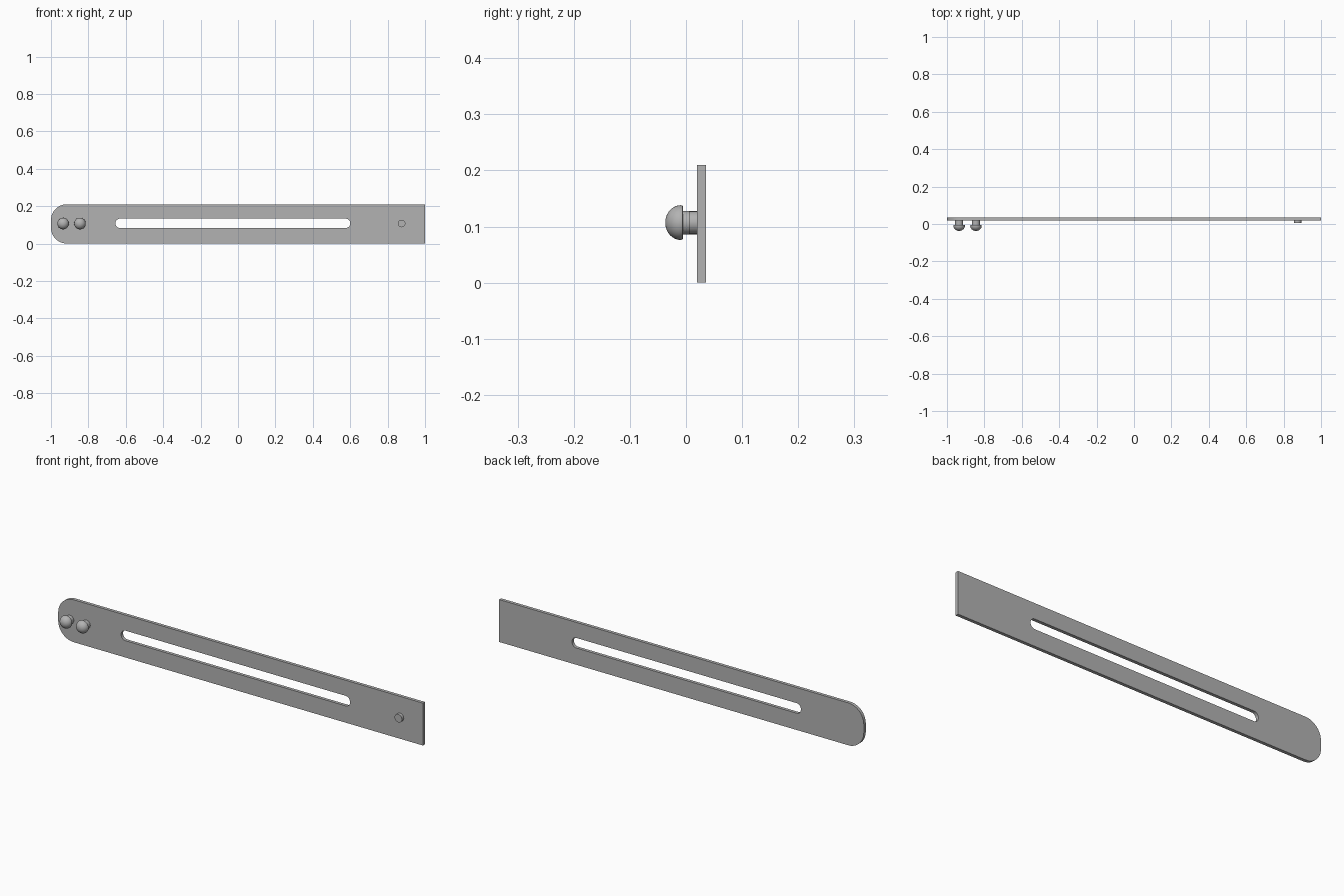
import bpy
from math import cos, sin, radians, pi

if "Cube" in bpy.data.objects:
    bpy.data.objects.remove(bpy.data.objects["Cube"], do_unlink=True)

steel = bpy.data.materials.new("grey_steel")
steel.use_nodes = True
steel.diffuse_color = (0.45, 0.45, 0.45, 1)
steel.node_tree.nodes["Principled BSDF"].inputs["Base Color"].default_value = steel.diffuse_color

MID_Z = 0.107


def rounded_rect(x0, x1, z0, z1, r_left, r_right, steps=10):
    """Outline with separate corner radii at the two ends."""
    corners = [(x1, z1, -1, -1, r_right, 0), (x0, z1, 1, -1, r_left, 90),
               (x0, z0, 1, 1, r_left, 180), (x1, z0, -1, 1, r_right, 270)]
    pts = []
    for x, z, sx, sz, r, start in corners:
        for i in range(steps + 1 if r else 1):
            a = radians(start + 90 * i / steps)
            pts.append((x + sx * r + r * cos(a), z + sz * r + r * sin(a)))
    return pts


def finish(obj):
    bpy.ops.object.select_all(action='DESELECT')
    obj.select_set(True)
    bpy.context.view_layer.objects.active = obj
    if obj.type == 'CURVE':
        bpy.ops.object.convert(target='MESH')
        obj = bpy.context.object
    obj.data.materials.clear()
    obj.data.materials.append(steel)
    bpy.ops.object.shade_smooth_by_angle(angle=radians(35))


def slotted_plate(name, outlines, y0, y1):
    curve = bpy.data.curves.new(name, 'CURVE')
    curve.dimensions = '2D'
    curve.fill_mode = 'BOTH'
    curve.extrude = (y1 - y0) / 2
    for pts in outlines:
        spline = curve.splines.new('POLY')
        spline.points.add(len(pts) - 1)
        for p, (x, z) in zip(spline.points, pts):
            p.co = (x, z, 0, 1)
        spline.use_cyclic_u = True
    obj = bpy.data.objects.new(name, curve)
    bpy.context.collection.objects.link(obj)
    obj.location.y = (y0 + y1) / 2
    obj.rotation_euler.x = pi / 2
    finish(obj)


def lathe(name, x, profile, sides=32):
    """Spin (radius, y) points around a front-to-back axis."""
    verts, faces = [], []
    for r, y in profile:
        for i in range(sides):
            a = 2 * pi * i / sides
            verts.append((x + r * cos(a), y, MID_Z + r * sin(a)))
    for k in range(len(profile) - 1):
        for i in range(sides):
            j = (i + 1) % sides
            a, b = k * sides, (k + 1) * sides
            faces.append((a + i, a + j, b + j, b + i))
    faces.append(tuple(reversed(range(sides))))
    faces.append(tuple(range(len(verts) - sides, len(verts))))
    mesh = bpy.data.meshes.new(name)
    mesh.from_pydata(verts, [], faces)
    mesh.update()
    obj = bpy.data.objects.new(name, mesh)
    bpy.context.collection.objects.link(obj)
    finish(obj)


# Flat bar with one rounded end and a long slot
slotted_plate("slotted_bar",
              [rounded_rect(-1, 1, 0, 0.21, 0.085, 0),
               rounded_rect(-0.655, 0.6, 0.083, 0.133, 0.024, 0.024)],
              0.02, 0.036)

# Domed studs: short neck with a mushroom head
dome = [(0.031 * cos(t * pi / 20), -0.009 - 0.028 * sin(t * pi / 20))
        for t in range(10)]
stud = [(0.021, 0.022), (0.021, -0.005), (0.028, -0.005), (0.030, -0.006)] + dome
for name, x in (("outer_stud", -0.935), ("inner_stud", -0.845)):
    lathe(name, x, stud)

# Small plain pin near the square end
lathe("end_pin", 0.875, [(0.02, 0.022), (0.02, 0.005)])
